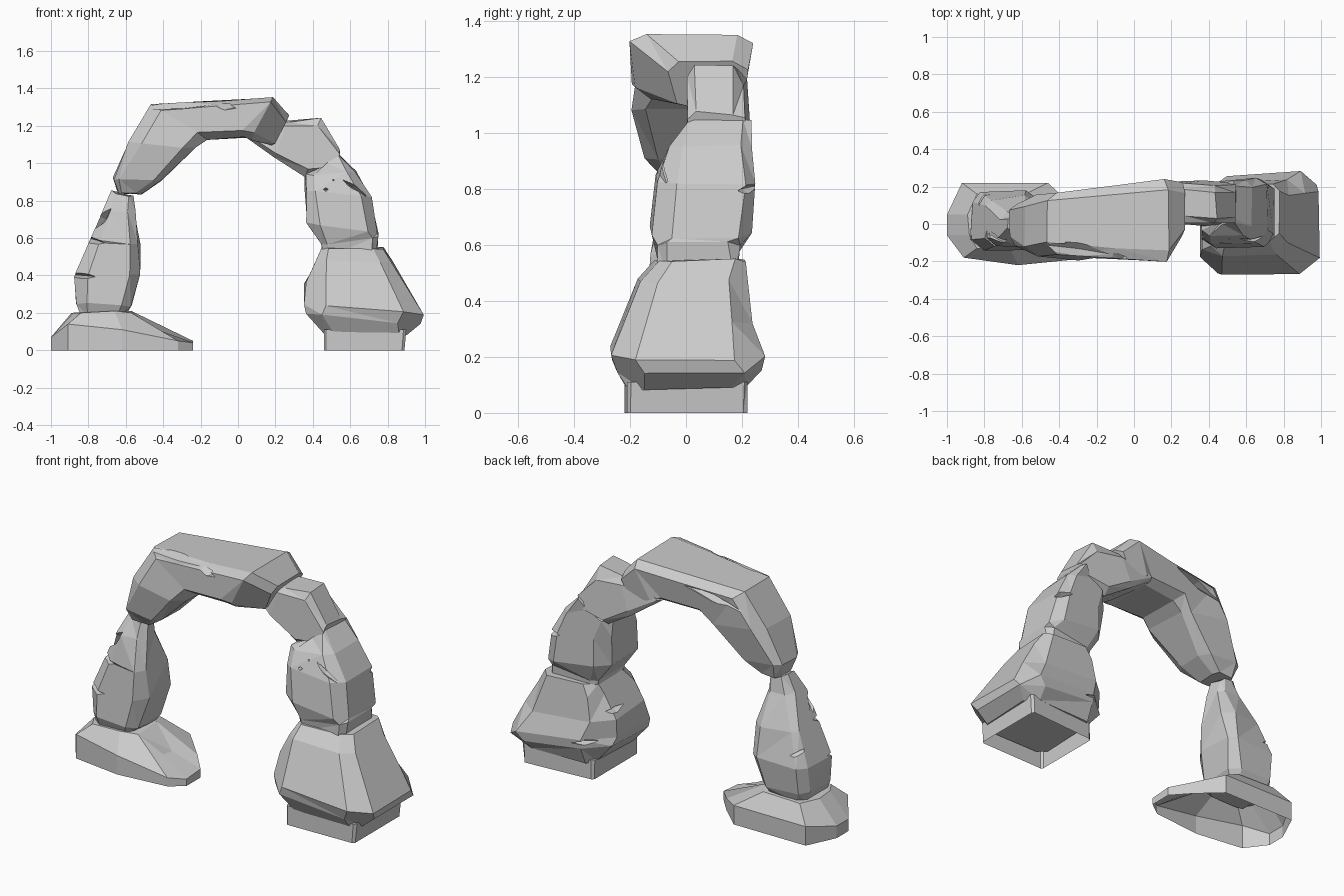
import bpy, bmesh, random
from math import radians
from mathutils import Vector

random.seed(4)


def finish(name, bm):
    bmesh.ops.recalc_face_normals(bm, faces=bm.faces)
    mesh = bpy.data.meshes.new(name)
    bm.to_mesh(mesh)
    bm.free()
    ob = bpy.data.objects.new(name, mesh)
    bpy.context.collection.objects.link(ob)
    return ob


def skin(bm, loops, close_start=True):
    """Bridge equal-length point loops and cap the ends."""
    rows = [[bm.verts.new(p) for p in loop] for loop in loops]
    n = len(rows[0])
    for a, b in zip(rows, rows[1:]):
        for i in range(n):
            j = (i + 1) % n
            bm.faces.new((a[i], a[j], b[j], b[i]))
    if close_start:
        bm.faces.new(rows[0])
    bm.faces.new(rows[-1])


def rock(name, rings, jitter=0.008, close_start=True):
    """Each ring: edge A (x, z), edge B (x, z), y range at A, y range at B, corner cut."""
    loops = []
    for xa, za, xb, zb, a0, a1, b0, b1, cut in rings:
        quad = [Vector(p) for p in ((xa, a0, za), (xb, b0, zb), (xb, b1, zb), (xa, a1, za))]
        loop = []
        for i, p in enumerate(quad):
            for q in (quad[i - 1], quad[(i + 1) % 4]):
                k = cut * random.uniform(0.75, 1.25)
                wobble = Vector([random.uniform(-jitter, jitter) for _ in range(3)])
                loop.append(p.lerp(q, k) + wobble)
        loops.append(loop)
    bm = bmesh.new()
    skin(bm, loops, close_start)
    bmesh.ops.triangulate(bm, faces=[f for f in bm.faces if len(f.verts) == 4])
    bmesh.ops.dissolve_limit(bm, angle_limit=radians(8), verts=bm.verts, edges=bm.edges)
    return finish(name, bm)


def crack(target, loc, size, rot=(0, 0, 0)):
    """Cut a diamond-shaped groove (long along its local x) out of a rock."""
    bm = bmesh.new()
    loops = []
    for x, s in ((-1, 0.3), (0, 1), (1, 0.3)):
        loops.append([(x * size[0], y * size[1] * s, z * size[2] * s)
                      for y, z in ((1, 0), (0, 1), (-1, 0), (0, -1))])
    skin(bm, loops)
    cutter = finish(target.name + "_crack_cutter", bm)
    cutter.location = loc
    cutter.rotation_euler = [radians(a) for a in rot]
    cutter.hide_render = True
    mod = target.modifiers.new("crack", 'BOOLEAN')
    mod.operation = 'DIFFERENCE'
    mod.solver = 'EXACT'
    mod.object = cutter
    bpy.context.view_layer.update()
    with bpy.context.temp_override(object=target, active_object=target):
        bpy.ops.object.modifier_apply(modifier=mod.name)
    bpy.data.objects.remove(cutter)


# left foot slab: rim point (x, y, rim height) and matching top point (x, y, z)
slab = [
    (-1.00, -.06, .07, -.88, -.06, .20), (-.91, -.18, .14, -.84, -.13, .20),
    (-.62, -.22, .11, -.66, -.14, .21), (-.32, -.19, .05, -.57, -.10, .20),
    (-.24, -.13, .04, -.43, -.07, .11), (-.24, .00, .05, -.43, .01, .10),
    (-.33, .10, .07, -.57, .07, .21), (-.46, .22, .11, -.60, .15, .20),
    (-.92, .22, .11, -.84, .16, .20), (-1.00, .05, .07, -.89, .05, .20)]
bm = bmesh.new()
skin(bm, [[(r[0], r[1], 0) for r in slab],
          [r[:3] for r in slab],
          [r[3:] for r in slab]], close_start=False)
bmesh.ops.triangulate(bm, faces=[f for f in bm.faces if len(f.verts) > 4])
finish("left_foot_slab", bm)

# left pillar
left = rock("left_pillar", [
    (-.83, .18, -.60, .20, -.12, .13, -.12, .13, .15),
    (-.87, .25, -.57, .24, -.15, .15, -.14, .15, .17),
    (-.87, .40, -.53, .40, -.14, .17, -.13, .18, .17),
    (-.80, .58, -.53, .57, -.12, .13, -.12, .15, .17),
    (-.72, .75, -.55, .74, -.09, .06, -.09, .07, .2),
    (-.67, .85, -.56, .82, -.05, .04, -.05, .05, .2)])
crack(left, (-.86, -.12, .40), (.16, .07, .02), (0, 4, -30))
crack(left, (-.80, -.10, .59), (.14, .07, .025), (0, 12, -35))
crack(left, (-.73, -.08, .70), (.09, .05, .03), (0, -50, -30))
crack(left, (-.84, .14, .48), (.12, .05, .02), (0, 20, 40))

# top span
span = rock("top_span", [
    (-.52, .84, -.64, .84, -.09, .07, -.08, .07, .2),
    (-.41, .90, -.67, .92, -.15, .10, -.11, .11, .18),
    (-.23, 1.08, -.58, 1.12, -.20, .15, -.17, .16, .17),
    (-.17, 1.13, -.47, 1.31, -.19, .17, -.15, .17, .15),
    (.04, 1.14, -.10, 1.335, -.19, .19, -.20, .22, .13),
    (.08, 1.13, .18, 1.35, -.17, .20, -.21, .24, .13),
    (.18, 1.09, .27, 1.25, -.02, .20, -.07, .22, .17)])
crack(span, (-.30, -.14, 1.31), (.22, .05, .02), (25, -4, -8))
crack(span, (-.08, -.20, 1.30), (.10, .06, .02), (20, -5, 35))
crack(span, (-.30, .18, 1.25), (.17, .05, .025), (-20, -14, 3))

# small keystone block
rock("key_block", [
    (.04, 1.14, .10, 1.20, .05, .20, .05, .20, .2),
    (.20, 1.03, .27, 1.22, .00, .23, .01, .22, .15),
    (.36, .92, .44, 1.235, -.01, .23, .01, .20, .17),
    (.51, .96, .545, 1.07, .01, .22, .01, .20, .2)])

# right upper rock
upper = rock("right_upper_rock", [
    (.46, .50, .74, .50, -.10, .18, -.10, .19, .1),
    (.45, .57, .75, .61, -.10, .19, -.10, .19, .1),
    (.37, .68, .75, .63, -.14, .21, -.12, .25, .16),
    (.36, .85, .71, .82, -.12, .21, -.09, .25, .16),
    (.36, .94, .63, .95, -.07, .20, -.05, .24, .16),
    (.47, .99, .54, 1.05, -.01, .22, .01, .23, .12)])
crack(upper, (.62, -.08, .87), (.08, .04, .014), (0, 35, 10))
crack(upper, (.70, .23, .80), (.10, .04, .02), (0, 10, -35))
for x, z in ((.47, .86), (.51, .91)):
    crack(upper, (x, -.11, z), (.012, .05, .012))

# right lower boulder
lower = rock("right_lower_boulder", [
    (.46, .09, .91, .09, -.21, .20, -.20, .22, .12),
    (.37, .20, .97, .135, -.26, .24, -.25, .28, .18),
    (.35, .25, .99, .19, -.27, .24, -.26, .29, .18),
    (.36, .36, .92, .32, -.23, .22, -.22, .25, .17),
    (.42, .48, .83, .47, -.17, .21, -.17, .23, .17),
    (.45, .545, .78, .545, -.11, .20, -.10, .21, .15)])
crack(lower, (.84, -.17, .45), (.09, .05, .02), (0, 20, 45))
crack(lower, (.42, .24, .24), (.15, .05, .022), (0, 10, 0))
crack(lower, (.37, .10, .40), (.12, .04, .018), (0, 0, 80))

# right foot, open underneath like the slab
rock("right_foot", [
    (.46, 0, .89, 0, -.22, .19, -.21, .22, .03),
    (.46, .11, .90, .11, -.22, .19, -.21, .22, .03)], jitter=0, close_start=False)
